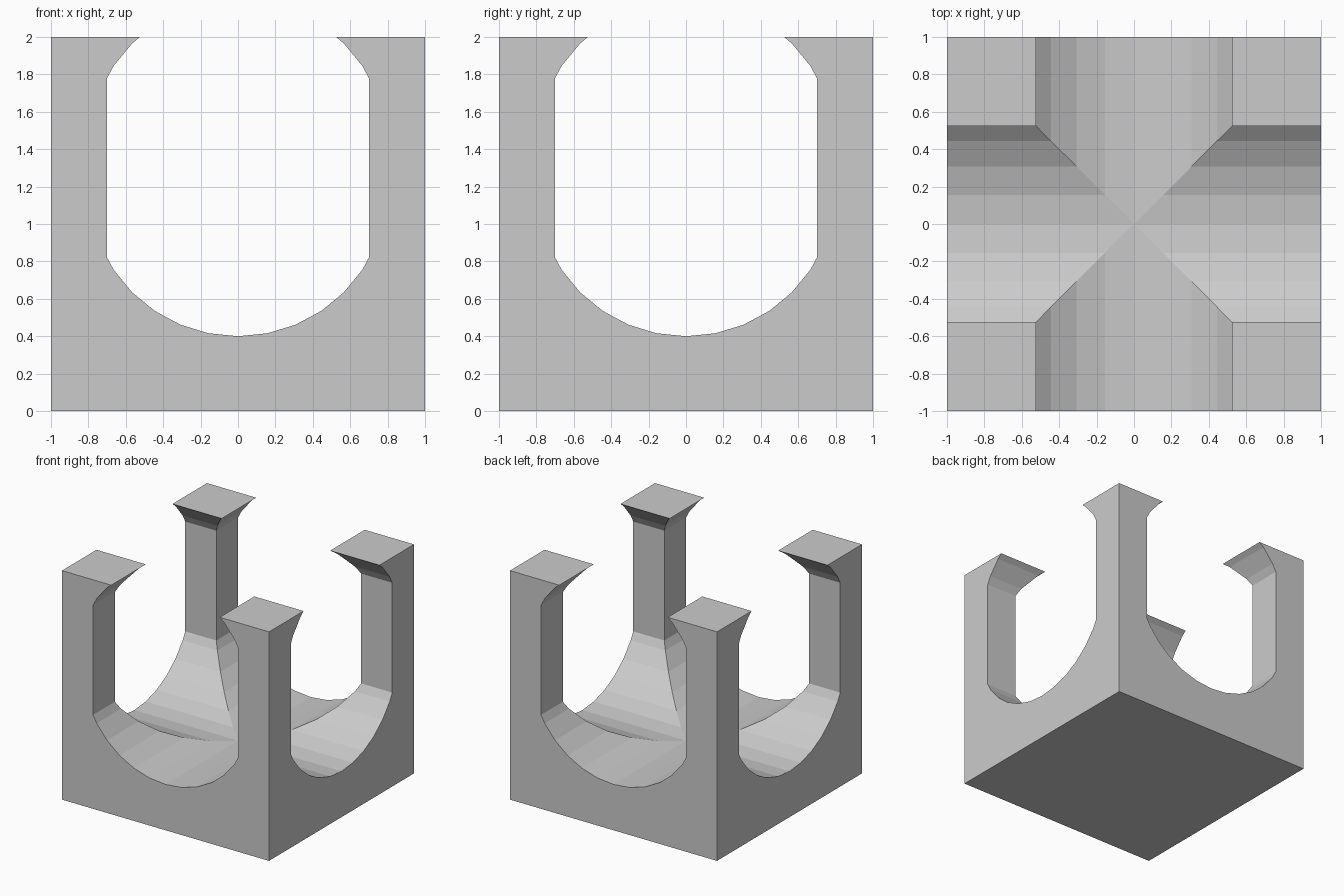
import bpy, bmesh, math
from mathutils import Matrix

if "Cube" in bpy.data.objects:
    bpy.data.objects.remove(bpy.data.objects["Cube"])

R, HALF, TOP, WALL = 0.8, 1.0, 2.0, 0.7
LOW_Z, HIGH_Z = 1.2, 1.4      # centres of the lower and upper arcs
STEP = math.tau / 32


def arc(i, cz, sign):
    return (R * math.sin(i * STEP), cz + sign * R * math.cos(i * STEP))


def lerp_at(a, b, axis, value):
    t = (value - a[axis]) / (b[axis] - a[axis])
    return tuple(p + (q - p) * t for p, q in zip(a, b))


# Half profile of the tunnel, from floor centre up to the open top
half = [arc(i, LOW_Z, -1) for i in range(6)]
half.append(lerp_at(arc(5, LOW_Z, -1), arc(6, LOW_Z, -1), 0, WALL))
half.append(lerp_at(arc(6, HIGH_Z, 1), arc(5, HIGH_Z, 1), 0, WALL))
half += [arc(5, HIGH_Z, 1), arc(4, HIGH_Z, 1)]
half.append(lerp_at(arc(4, HIGH_Z, 1), arc(3, HIGH_Z, 1), 1, TOP))
profile = [(-x, z) for x, z in reversed(half[1:])] + half
lip = half[-1][0]

bm = bmesh.new()


def face(points, rot):
    bm.faces.new([bm.verts.new(rot @ Matrix.Translation(p).translation) for p in points])


for k in range(4):
    rot = Matrix.Rotation(k * math.pi / 2, 3, 'Z')
    # Outer wall with the tunnel opening
    face([(x, -HALF, z) for x, z in profile]
         + [(HALF, -HALF, TOP), (HALF, -HALF, 0), (-HALF, -HALF, 0), (-HALF, -HALF, TOP)], rot)
    # Tunnel surface, mitred on the diagonals where the tunnels cross
    for (x0, z0), (x1, z1) in zip(profile, profile[1:]):
        pts = [(x0, -HALF, z0), (x1, -HALF, z1), (x1, -abs(x1), z1), (x0, -abs(x0), z0)]
        face(pts, rot)
    # Corner post top
    face([(lip, -HALF, TOP), (HALF, -HALF, TOP), (HALF, -lip, TOP), (lip, -lip, TOP)], rot)

# Underside
face([(-HALF, -HALF, 0), (-HALF, HALF, 0), (HALF, HALF, 0), (HALF, -HALF, 0)],
     Matrix.Identity(3))

bmesh.ops.remove_doubles(bm, verts=bm.verts, dist=1e-4)
bmesh.ops.recalc_face_normals(bm, faces=bm.faces)
mesh = bpy.data.meshes.new("crossed_tunnel_block")
bm.to_mesh(mesh)
bm.free()
bpy.context.collection.objects.link(bpy.data.objects.new("crossed_tunnel_block", mesh))
